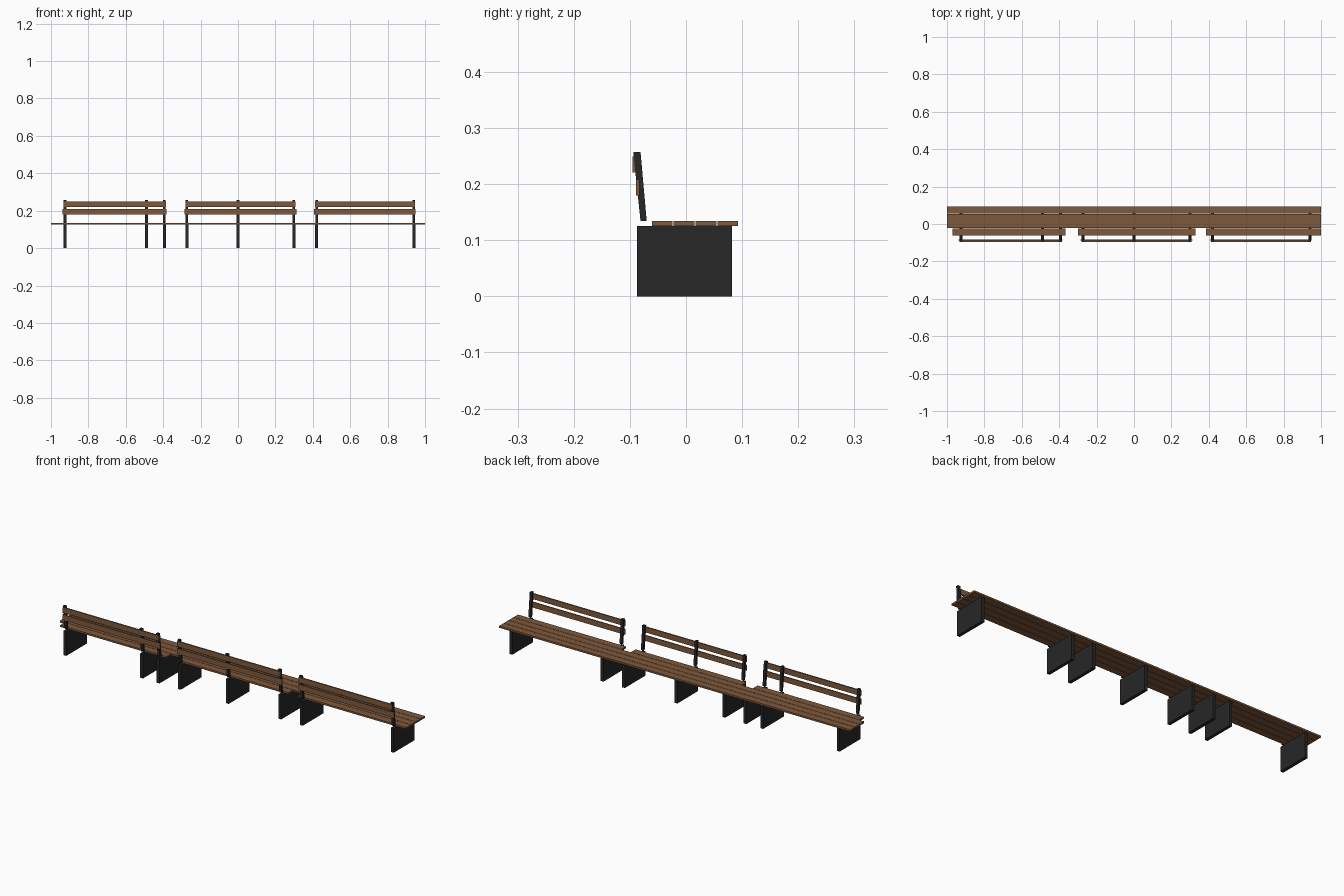
import bpy

if "Cube" in bpy.data.objects:
    bpy.data.objects.remove(bpy.data.objects["Cube"])


def material(name, color):
    m = bpy.data.materials.new(name)
    m.diffuse_color = color
    m.use_nodes = True
    m.node_tree.nodes["Principled BSDF"].inputs["Base Color"].default_value = m.diffuse_color
    return m


WOOD = material("wood", (0.21, 0.10, 0.045, 1))
METAL = material("dark_metal", (0.02, 0.02, 0.02, 1))


def prism(name, x0, x1, profile, mat):
    """Extrude a (y, z) profile along x."""
    n = len(profile)
    verts = [(x, y, z) for x in (x0, x1) for y, z in profile]
    faces = [tuple(range(n))[::-1], tuple(range(n, 2 * n))]
    faces += [(i, (i + 1) % n, n + (i + 1) % n, n + i) for i in range(n)]
    me = bpy.data.meshes.new(name)
    me.from_pydata(verts, [], faces)
    me.materials.append(mat)
    ob = bpy.data.objects.new(name, me)
    bpy.context.collection.objects.link(ob)
    return ob


def box(name, x0, x1, y0, y1, z0, z1, mat):
    return prism(name, x0, x1, [(y0, z0), (y1, z0), (y1, z1), (y0, z1)], mat)


# Three long seat planks
for i in range(3):
    y = -0.022 + i * 0.039
    box(f"seat_plank_{i + 1}", -1, 1, y, y + 0.037, 0.125, 0.134, WOOD)

# Shorter rear seat planks, one per backrest
for i, (a, b) in enumerate([(-0.97, -0.365), (-0.30, 0.33), (0.385, 1.0)]):
    box(f"rear_seat_plank_{i + 1}", a, b, -0.061, -0.024, 0.125, 0.134, WOOD)

# Leg panels with a leaning backrest post above each
for i, x in enumerate([-0.925, -0.489, -0.394, -0.273, 0.0, 0.299, 0.421, 0.94]):
    box(f"leg_panel_{i + 1}", x - 0.008, x + 0.008, -0.087, 0.082, 0, 0.125, METAL)
    prism(f"back_post_{i + 1}", x - 0.007, x + 0.007,
          [(-0.081, 0.134), (-0.070, 0.134), (-0.081, 0.257), (-0.094, 0.257)], METAL)

# Two backrest slats per section, following the lean of the posts
SECTIONS = [(-0.932, -0.386), (-0.281, 0.307), (0.411, 0.945)]
for i, (a, b) in enumerate(SECTIONS):
    box(f"upper_back_slat_{i + 1}", a, b, -0.095, -0.088, 0.221, 0.249, WOOD)
    box(f"lower_back_slat_{i + 1}", a - 0.005, b + 0.005, -0.089, -0.083, 0.18, 0.208, WOOD)
